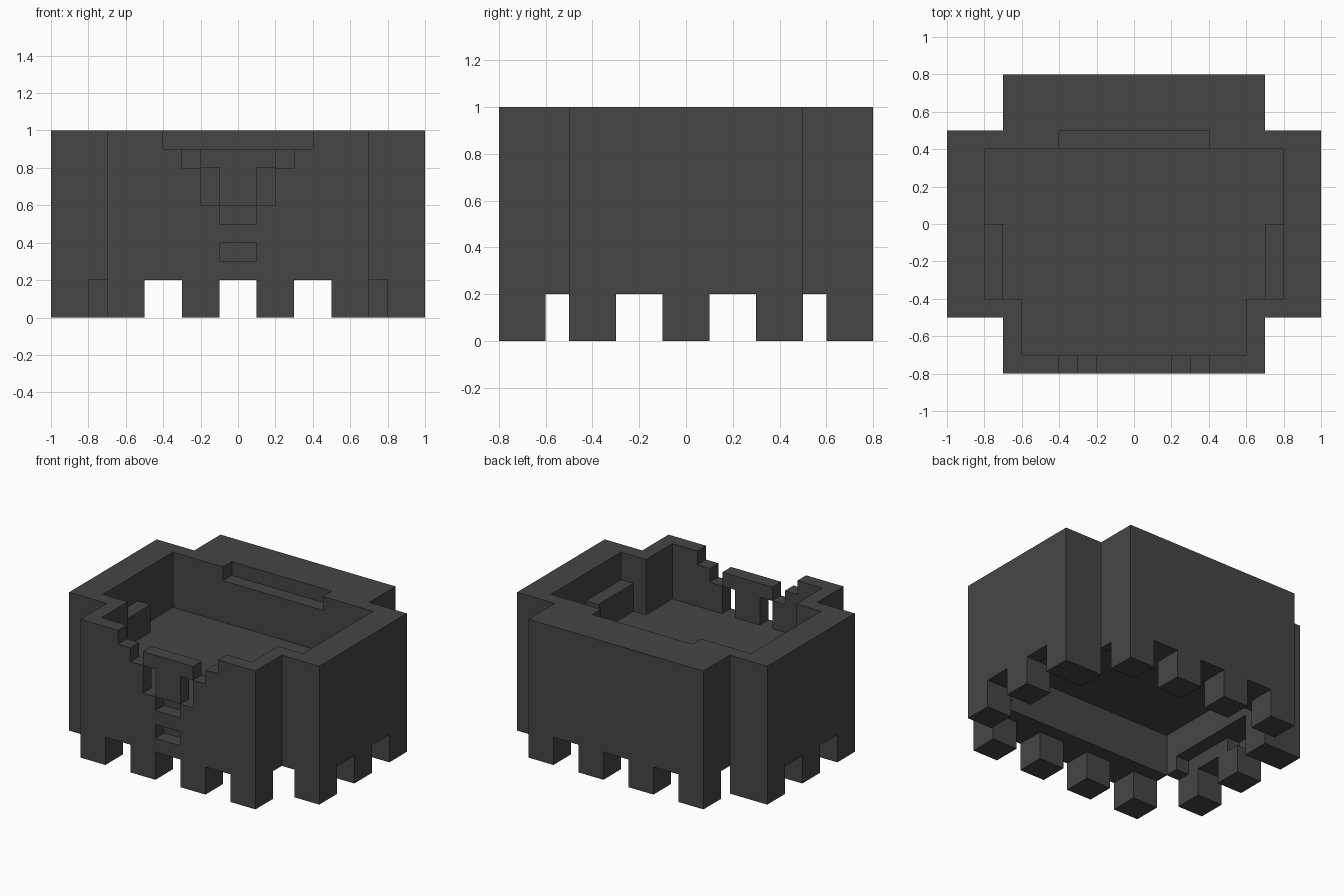
import bpy, bmesh
from mathutils import Vector

if "Cube" in bpy.data.objects:
    bpy.data.objects.remove(bpy.data.objects["Cube"], do_unlink=True)

UNIT = 0.1
cells = {}          # block position -> part name

charcoal = bpy.data.materials.new("charcoal")
charcoal.use_nodes = True
COLOR = (0.06, 0.06, 0.06, 1)
charcoal.diffuse_color = COLOR
charcoal.node_tree.nodes["Principled BSDF"].inputs["Base Color"].default_value = COLOR


def block(part, xs, ys, zs, mirror=False):
    """Fill a box of blocks with a part, or carve it when part is None."""
    spans = [xs, (-xs[1], -xs[0])] if mirror else [xs]
    for span in spans:
        for x in range(*span):
            for y in range(*ys):
                for z in range(*zs):
                    if part:
                        cells[x, y, z] = part
                    else:
                        cells.pop((x, y, z), None)


def build(part):
    """Skin the outer faces of one part and merge flat areas."""
    bm = bmesh.new()
    corners = {}

    def corner(p):
        key = tuple(round(c) for c in p)
        if key not in corners:
            corners[key] = bm.verts.new(Vector(key) * UNIT)
        return corners[key]

    for pos, name in cells.items():
        if name != part:
            continue
        for axis in range(3):
            u, v = Vector(), Vector()
            u[(axis + 1) % 3] = 1
            v[(axis + 2) % 3] = 1
            for side in (0, 1):
                step = list(pos)
                step[axis] += 2 * side - 1
                if tuple(step) in cells:
                    continue
                base = Vector(pos)
                base[axis] += side
                ring = [base, base + u, base + u + v, base + v]
                if not side:
                    ring.reverse()
                bm.faces.new([corner(p) for p in ring])
    bmesh.ops.dissolve_limit(bm, angle_limit=0.02, verts=bm.verts, edges=bm.edges)
    mesh = bpy.data.meshes.new(part)
    bm.to_mesh(mesh)
    bm.free()
    mesh.materials.append(charcoal)
    bpy.context.collection.objects.link(bpy.data.objects.new(part, mesh))


# Cross-shaped shell with an upper tray and a hollow underside
block("shell", (-10, 10), (-5, 5), (2, 10))
block("shell", (-7, 7), (-8, 8), (2, 10))
block(None, (-8, 8), (-4, 4), (6, 10))
block(None, (-6, 6), (-7, 4), (6, 10))
block(None, (-7, 7), (-5, 5), (2, 5))

# Ledge in the back rim and grooves under the side walls
block(None, (-4, 4), (4, 5), (9, 10))
block(None, (7, 8), (-4, 3), (2, 3), mirror=True)
block(None, (7, 9), (0, 3), (2, 3), mirror=True)

# Stepped opening and slots in the front wall
block(None, (-4, 4), (-8, -7), (9, 10))
block(None, (-3, 3), (-8, -7), (8, 9))
block(None, (-2, 2), (-8, -7), (6, 8))
block(None, (-1, 1), (-8, -7), (5, 6))
block(None, (-1, 1), (-8, -7), (3, 4))

# T-shaped piece standing in the front opening
block("front_crosspiece", (-2, 2), (-8, -7), (8, 9))
block("front_crosspiece", (-1, 1), (-8, -7), (6, 8))

# Low inner steps along the side walls
block("inner_steps", (7, 8), (-4, 0), (6, 8), mirror=True)

# Rows of square feet
for y in (-8, 6):
    for x in (1, 5):
        block("feet", (x, x + 2), (y, y + 2), (0, 2), mirror=True)
for y, inner in ((-5, 8), (-1, 8), (3, 7)):
    block("feet", (inner, 10), (y, y + 2), (0, 2), mirror=True)

for part in ("shell", "front_crosspiece", "inner_steps", "feet"):
    build(part)
